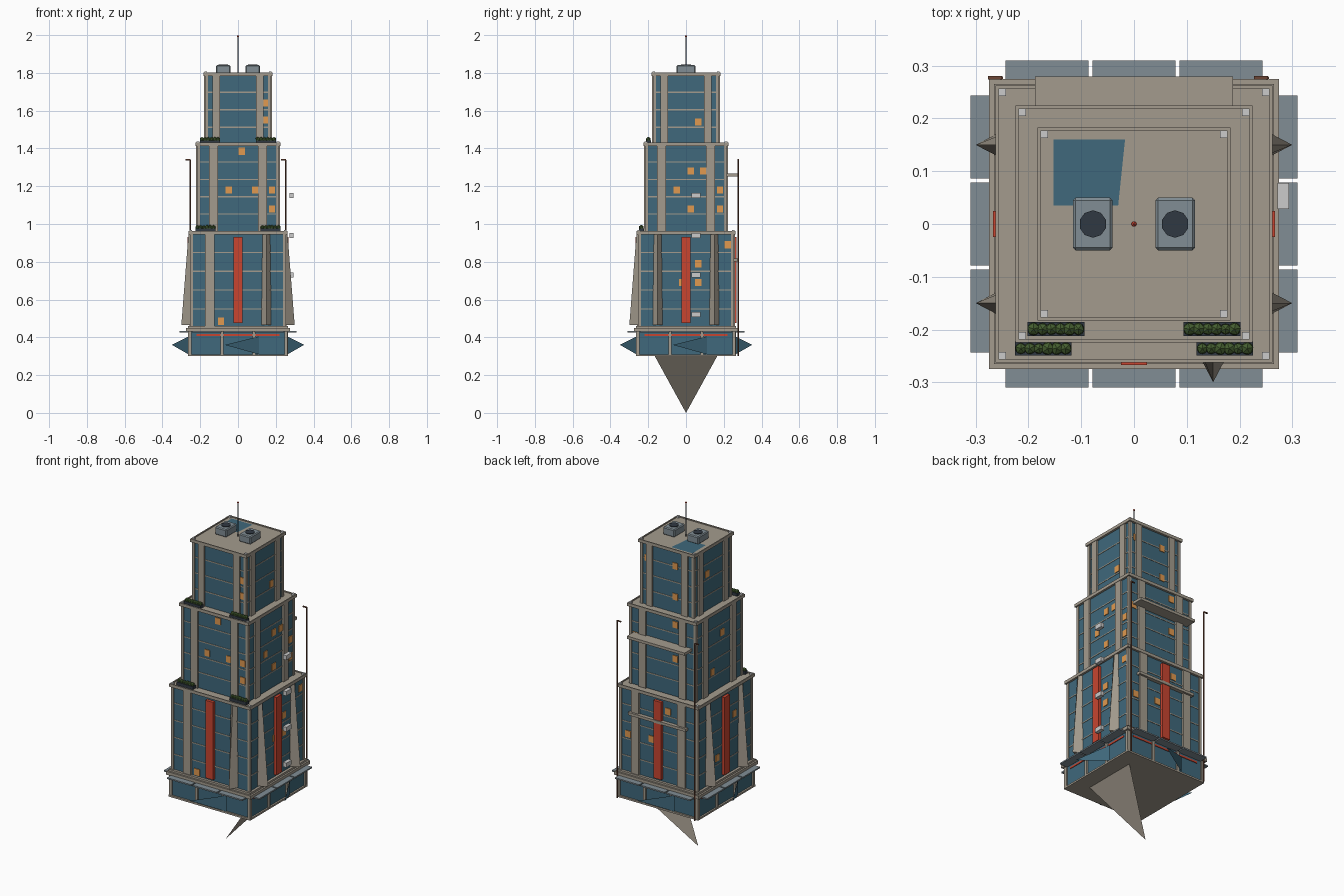
import bpy, bmesh, random
from math import pi
from mathutils import Matrix, Vector

random.seed(4)
cube = bpy.data.objects.get("Cube")
if cube:
    bpy.data.objects.remove(cube, do_unlink=True)


def material(name, r, g, b):
    m = bpy.data.materials.new(name)
    m.use_nodes = True
    m.diffuse_color = (r, g, b, 1)
    m.node_tree.nodes["Principled BSDF"].inputs["Base Color"].default_value = (r, g, b, 1)
    return m


STONE = material("stone", .37, .33, .27)
GLASS = material("glass", .05, .14, .2)
LIT = material("lit_window", .75, .32, .08)
RED = material("red", .58, .06, .03)
DARK = material("dark", .03, .04, .055)
STEEL = material("steel", .22, .27, .3)
WHITE = material("white", .65, .65, .62)
GREEN = material("green", .06, .115, .03)
BROWN = material("brown", .15, .06, .035)


def turn(side):
    # 0 front, 1 +x side, 2 back, 3 -x side
    return Matrix.Rotation(side * pi / 2, 4, 'Z')


def box(bm, centre, size, side=0):
    mat = turn(side) @ Matrix.Translation(centre) @ Matrix.Diagonal((*size, 1))
    bmesh.ops.create_cube(bm, size=1, matrix=mat)


def panel(bm, side, u, depth, z0, z1, width, thick):
    """Upright box on one side; depth is the distance of its outer face."""
    box(bm, (u, thick / 2 - depth, (z0 + z1) / 2), (width, thick, z1 - z0), side)


def cylinder(bm, centre, radius, height, sides, top=None):
    bmesh.ops.create_cone(bm, cap_ends=True, segments=sides, radius1=radius,
                          radius2=radius if top is None else top, depth=height,
                          matrix=Matrix.Translation(centre))


def finish(name, bm, mat):
    mesh = bpy.data.meshes.new(name)
    bm.to_mesh(mesh)
    bm.free()
    mesh.materials.append(mat)
    ob = bpy.data.objects.new(name, mesh)
    bpy.context.collection.objects.link(ob)
    return ob


# Glass tiers, stacked with setbacks: name, half width, bottom, top, floors, pilaster offset, pilaster width
TIERS = [("lower", .25, .45, .95, 5, .15, .05),
         ("middle", .212, .96, 1.42, 5, .13, .046),
         ("upper", .17, 1.42, 1.79, 4, .115, .04)]
FINS = [(0, 1), (1, -1), (1, 1), (3, -1), (3, 1)]

for name, half, z0, z1, floors, offset, width in TIERS:
    bm = bmesh.new()
    box(bm, (0, 0, (z0 + z1) / 2), (half * 2, half * 2, z1 - z0))
    finish(name + "_glass_tower", bm, GLASS)

    # Thin floor bands
    bm = bmesh.new()
    for i in range(1, floors):
        z = z0 + (z1 - z0) * i / floors
        box(bm, (0, 0, z), (half * 2 + .004, half * 2 + .004, .006))
    finish(name + "_floor_bands", bm, STONE)

    # Pilasters on every side and slim corner posts
    bm = bmesh.new()
    for side in range(4):
        for s in (-1, 1):
            if name != "lower" or (side, s) not in FINS:
                panel(bm, side, s * offset, half + .01, z0, z1, width, .02)
        box(bm, (half - .003, half - .003, (z0 + z1) / 2), (.016, .016, z1 - z0), side)
    finish(name + "_pilasters", bm, STONE)

    # Roof slab and low rim
    bm = bmesh.new()
    w = half * 2 + .025
    box(bm, (0, 0, z1), (w, w, .012))
    for side in range(4):
        panel(bm, side, 0, w / 2, z1, z1 + .012, w, .006)
    finish(name + "_roof_slab", bm, STONE)

    # Corner lamps on the roof
    bm = bmesh.new()
    for side in range(4):
        box(bm, (half, half, z1 + .01), (.014, .014, .014), side)
    finish(name + "_roof_lamps", bm, WHITE)

# Tapering buttress fins
bm = bmesh.new()
for side, s in FINS:
    c = s * .15
    pts = [(c - .02, -.25, .95), (c + .02, -.25, .95), (c + .026, -.25, .465),
           (c - .026, -.25, .465), (c, -.3, .465), (c, -.262, .95)]
    v = [bm.verts.new(turn(side) @ Vector(p)) for p in pts]
    for f in ((5, 4, 2, 1), (0, 3, 4, 5), (3, 2, 4), (0, 5, 1), (0, 1, 2, 3)):
        bm.faces.new([v[i] for i in f])
bmesh.ops.recalc_face_normals(bm, faces=bm.faces)
finish("buttress_fins", bm, STONE)

# Ground floor: glass shop fronts in a stone frame
bm = bmesh.new()
box(bm, (0, 0, .37), (.51, .51, .13))
finish("shop_glass", bm, GLASS)
bm = bmesh.new()
box(bm, (0, 0, .305), (.53, .53, .01))
box(bm, (0, 0, .44), (.55, .55, .02))
box(bm, (0, 0, .455), (.53, .53, .012))
for side in range(4):
    for u in (-.085, .085, .255):
        panel(bm, side, u, .265, .3, .44, .016, .02)
finish("shop_frame", bm, STONE)

# Flat canopies, sign strips and banners
canopies, signs, banners = bmesh.new(), bmesh.new(), bmesh.new()
for side in range(4):
    for u in (-.165, 0, .165):
        panel(canopies, side, u, .31, .426, .434, .157, .05)
    panel(signs, side, 0, .259, .408, .418, .44, .01)
    panel(banners, side, 0, .267, .475, .93, .05, .02)
finish("canopies", canopies, STEEL)
finish("sign_strips", signs, RED)
finish("banners", banners, RED)

# Slanted glass wing on each side of the ground floor
bm = bmesh.new()
for side in range(4):
    pts = [(.11, -.262, .31), (-.07, -.35, .36), (.11, -.262, .405)]
    bm.faces.new([bm.verts.new(turn(side) @ Vector(p)) for p in pts])
finish("glass_wings", bm, GLASS)

# Spike hanging below the floor
bm = bmesh.new()
bm.faces.new([bm.verts.new(p) for p in ((.17, -.165, .3), (.17, .165, .3), (-.08, 0, 0))])
finish("hanging_spike", bm, STONE)

# Lit windows: per side, (offset, height)
LIT_WINDOWS = [
    [(-.09, .485), (.02, 1.385), (-.05, 1.18), (.09, 1.18), (.18, 1.18), (.18, 1.08),
     (.145, 1.64), (.145, 1.55)],
    [(.22, .89), (.065, .79), (.065, .69), (-.02, .69), (.025, 1.28), (.09, 1.28),
     (-.05, 1.18), (.18, 1.18), (.18, 1.08), (.025, 1.08), (.065, 1.54)],
    [(-.13, 1.7), (.05, 1.7), (.05, 1.52), (-.18, 1.25), (.08, 1.38), (.08, 1.18),
     (-.2, .68), (-.05, .69), (.06, .88)],
    [(-.05, 1.64), (.03, 1.28), (-.06, 1.08), (.09, .79), (-.07, .59)]]
bm = bmesh.new()
for side, windows in enumerate(LIT_WINDOWS):
    for u, z in windows:
        half = next(t[1] for t in TIERS if z < t[3])
        panel(bm, side, u, half + .004, z - .019, z + .019, .034, .01)
finish("lit_windows", bm, LIT)

# Back ledges
bm = bmesh.new()
for z, depth in ((.81, .272), (1.26, .28)):
    panel(bm, 2, 0, depth, z - .008, z + .008, .375, .07)
finish("back_ledges", bm, STONE)

# Drain pipes at the back corners
bm = bmesh.new()
for x in (-.252, .252):
    cylinder(bm, (x, .277, .82), .004, 1.04, 6)
    box(bm, (x - .012, .277, 1.34), (.026, .007, .006))
finish("drain_pipes", bm, BROWN)

# Wall units stacked on the +x side
bm = bmesh.new()
for i in range(4):
    box(bm, (.283, .053, .52 + i * .21), (.022, .05, .026))
finish("wall_units", bm, WHITE)

# Planters with shrubs on the front terraces
pots, shrubs = bmesh.new(), bmesh.new()
for x, y, z in ((.172, -.236, .962), (.148, -.199, 1.428)):
    for s in (-1, 1):
        box(pots, (s * x, y, z + .006), (.108, .026, .018))
        for i in range(6):
            spot = Vector((s * x + (i - 2.5) * .017, y, z + .02))
            bmesh.ops.create_icosphere(shrubs, subdivisions=1, radius=random.uniform(.011, .014),
                                       matrix=Matrix.Translation(spot)
                                       @ Matrix.Rotation(random.random() * pi, 4, 'Z'))
finish("planters", pots, DARK)
finish("shrubs", shrubs, GREEN)

# Roof: skylight, cooling units with fans, mast
bm = bmesh.new()
corners = ((-.153, .035), (-.03, .035), (-.017, .16), (-.153, .16))
bm.faces.new([bm.verts.new((x, y, 1.798)) for x, y in corners])
finish("roof_skylight", bm, GLASS)
units, fans = bmesh.new(), bmesh.new()
for x in (-.078, .078):
    box(units, (x, 0, 1.818), (.075, .1, .045))
    cylinder(fans, (x, 0, 1.841), .026, .006, 10)
cooling = finish("cooling_units", units, STEEL)
bevel = cooling.modifiers.new("bevel", 'BEVEL')
bevel.width, bevel.segments = .005, 1
finish("cooling_fans", fans, DARK)
bm = bmesh.new()
cylinder(bm, (0, 0, 1.89), .004, .2, 6, .002)
finish("mast", bm, DARK)
bm = bmesh.new()
bmesh.ops.create_icosphere(bm, subdivisions=1, radius=.006, matrix=Matrix.Translation((0, 0, 1.994)))
finish("mast_light", bm, RED)
